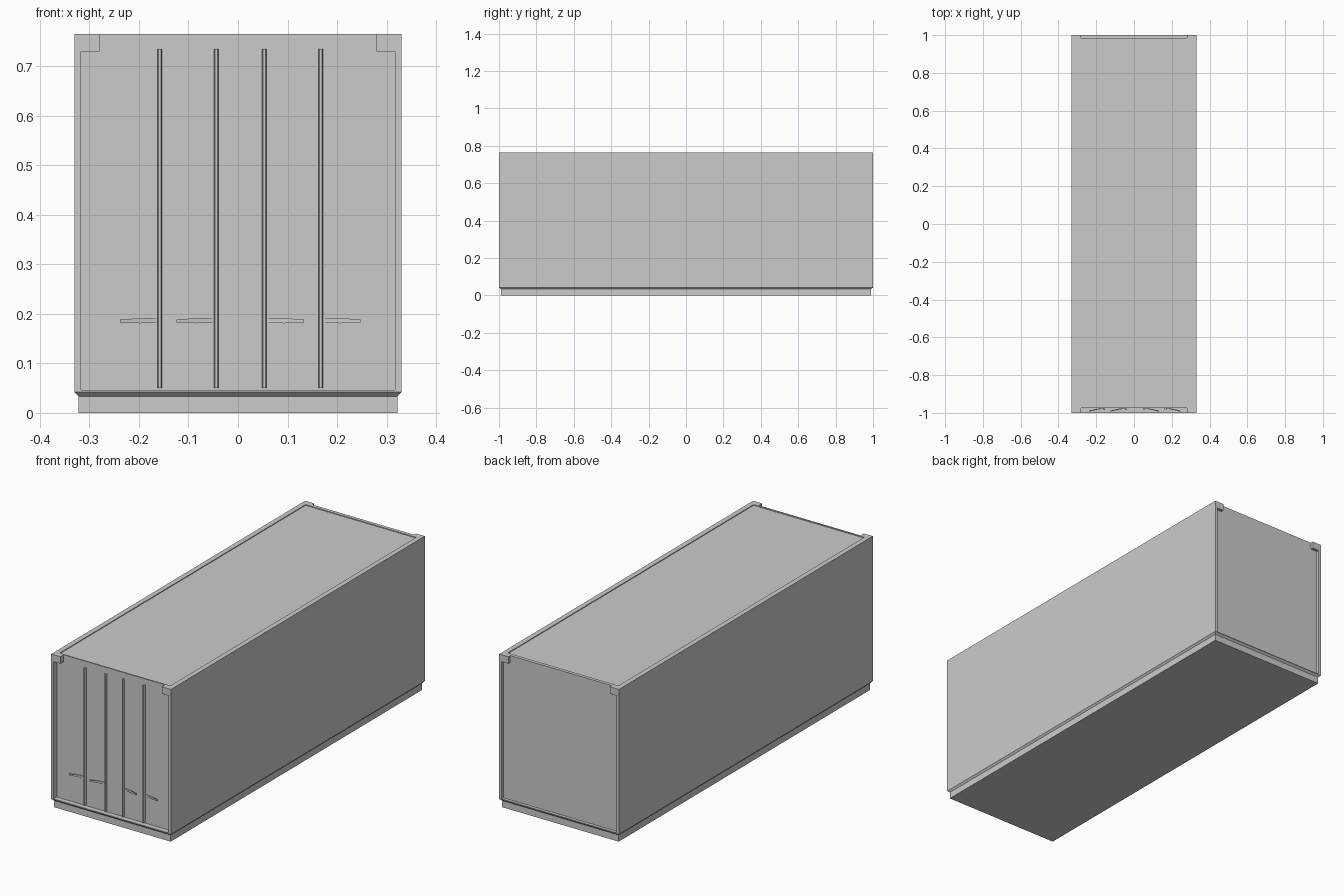
import bpy, bmesh

if "Cube" in bpy.data.objects:
    bpy.data.objects.remove(bpy.data.objects["Cube"])

FRONT, BACK = -0.975, 0.985   # recessed end panels


def make(name, bm):
    bmesh.ops.recalc_face_normals(bm, faces=bm.faces)
    me = bpy.data.meshes.new(name)
    bm.to_mesh(me)
    bm.free()
    ob = bpy.data.objects.new(name, me)
    bpy.context.collection.objects.link(ob)
    return ob


def loft(name, rings):
    """Closed solid through rings that have equal point counts."""
    bm = bmesh.new()
    vs = [[bm.verts.new(p) for p in r] for r in rings]
    n = len(vs[0])
    for a, b in zip(vs, vs[1:]):
        for i in range(n):
            j = (i + 1) % n
            bm.faces.new((a[i], a[j], b[j], b[i]))
    bm.faces.new(vs[0])
    bm.faces.new(vs[-1])
    return make(name, bm)


def rect(x, y, z):
    return [(-x, -y, z), (x, -y, z), (x, y, z), (-x, y, z)]


def cut(body, cutter):
    mod = body.modifiers.new("cut", 'BOOLEAN')
    mod.operation = 'DIFFERENCE'
    mod.solver = 'EXACT'
    mod.object = cutter
    bpy.context.view_layer.objects.active = body
    bpy.ops.object.modifier_apply(modifier=mod.name)
    bpy.data.objects.remove(cutter)


# Container shell: inset base, flared sill, straight walls
body = loft("container_body", [rect(0.322, 0.99, 0), rect(0.322, 0.99, 0.033),
                               rect(0.33, 1.0, 0.042), rect(0.33, 1.0, 0.765)])

# End recesses leave posts, sill and top corner blocks standing
outline = [(-0.317, 0.046), (0.317, 0.046), (0.317, 0.73), (0.28, 0.73),
           (0.28, 0.8), (-0.28, 0.8), (-0.28, 0.73), (-0.317, 0.73)]
for y0, y1 in ((-1.1, FRONT), (BACK, 1.1)):
    cut(body, loft("end_cutter", [[(x, y, z) for x, z in outline] for y in (y0, y1)]))

# Shallow roof recess
cut(body, loft("roof_cutter", [rect(0.305, 0.968, 0.761), rect(0.305, 0.968, 0.8)]))

# Door locking rods with their swing handles
for i, (x, side) in enumerate(((-0.158, -1), (-0.044, -1), (0.053, 1), (0.167, 1))):
    section = [(-0.0045, 0.002), (-0.0045, -0.007), (-0.0025, -0.011),
               (0.0025, -0.011), (0.0045, -0.007), (0.0045, 0.002)]
    loft(f"lock_rod_{i}", [[(x + a, FRONT + b, z) for a, b in section]
                           for z in (0.05, 0.735)])
    blade = [(0.003, 0, 0.004), (0.04, -0.007, 0.005), (0.08, -0.016, 0.003)]
    loft(f"door_handle_{i}", [[(x + side * d, FRONT + y - 0.002, 0.186 - h),
                               (x + side * d, FRONT + y + 0.003, 0.186 - h),
                               (x + side * d, FRONT + y + 0.003, 0.186 + h),
                               (x + side * d, FRONT + y - 0.002, 0.186 + h)]
                              for d, y, h in blade])
